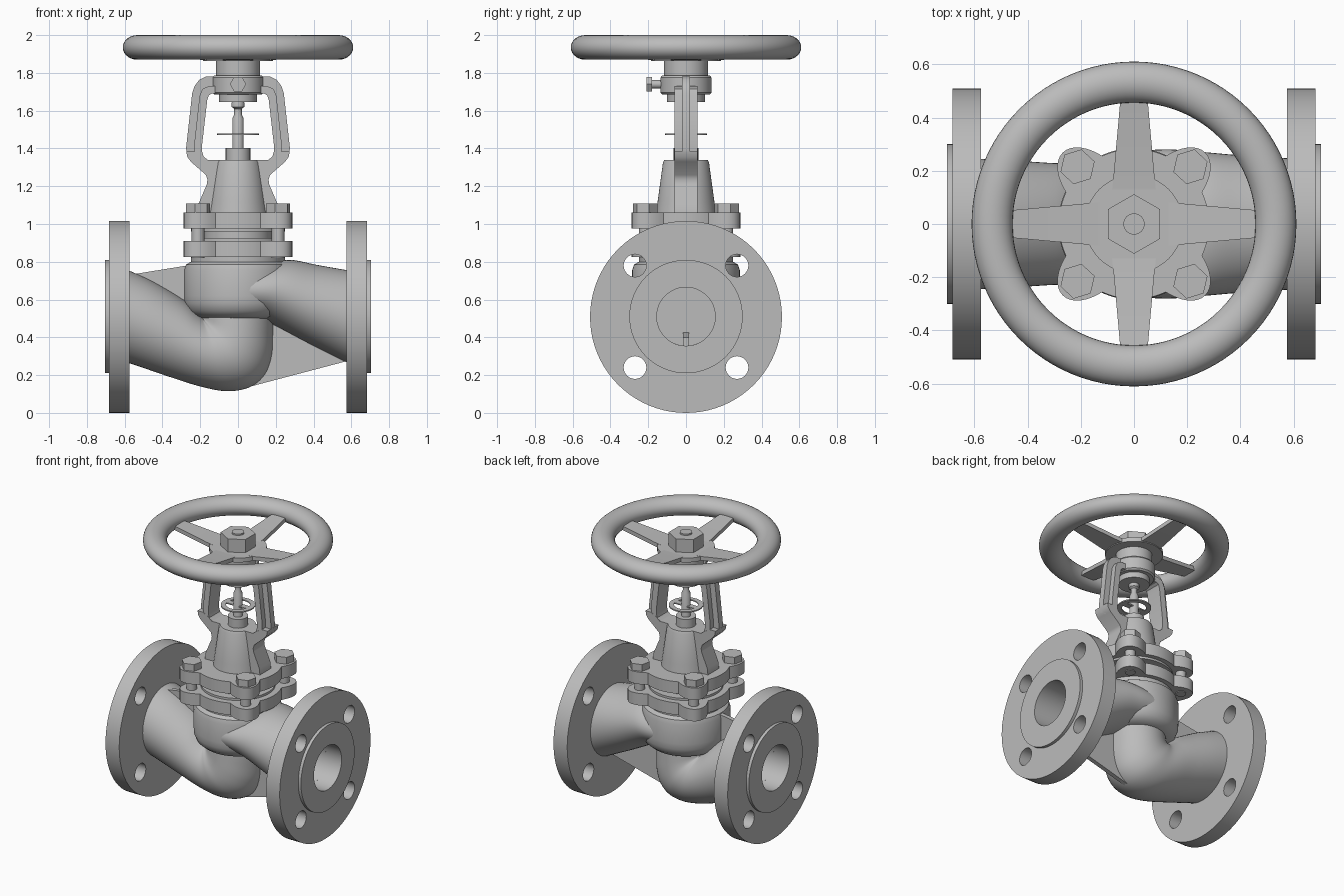
import bpy, bmesh
from math import sin, cos, pi, radians
from mathutils import Matrix, Vector

if "Cube" in bpy.data.objects:
    bpy.data.objects.remove(bpy.data.objects["Cube"])

grey = bpy.data.materials.new("cast_grey")
grey.diffuse_color = (0.5, 0.5, 0.5, 1)
grey.use_nodes = True
grey.node_tree.nodes["Principled BSDF"].inputs["Base Color"].default_value = grey.diffuse_color


def finish(ob, angle=32):
    me = ob.data
    bm = bmesh.new()
    bm.from_mesh(me)
    bmesh.ops.remove_doubles(bm, verts=bm.verts, dist=1e-5)
    bmesh.ops.recalc_face_normals(bm, faces=bm.faces)
    bm.to_mesh(me)
    bm.free()
    me.materials.clear()
    me.materials.append(grey)
    bpy.ops.object.select_all(action='DESELECT')
    ob.select_set(True)
    bpy.context.view_layer.objects.active = ob
    bpy.ops.object.shade_smooth_by_angle(angle=radians(angle))
    return ob


def skin(name, rings, closed=False, angle=32):
    """Skin a row of equal point rings, capping the ends unless closed."""
    bm = bmesh.new()
    vs = [[bm.verts.new(p) for p in r] for r in rings]
    n = len(vs[0])
    pairs = list(zip(vs, vs[1:])) + ([(vs[-1], vs[0])] if closed else [])
    for a, b in pairs:
        for i in range(n):
            bm.faces.new((a[i], a[(i + 1) % n], b[(i + 1) % n], b[i]))
    if not closed:
        bm.faces.new(vs[0])
        bm.faces.new(vs[-1])
    me = bpy.data.meshes.new(name)
    bm.to_mesh(me)
    bm.free()
    ob = bpy.data.objects.new(name, me)
    bpy.context.collection.objects.link(ob)
    return finish(ob, angle)


def revolve(name, prof, closed=False, n=64):
    return skin(name, [[(r * cos(2 * pi * i / n), r * sin(2 * pi * i / n), z)
                        for i in range(n)] for r, z in prof], closed)


def circle(r, u=0, v=0, n=48, turn=0):
    return [(u + r * cos(2 * pi * i / n + turn), v + r * sin(2 * pi * i / n + turn)) for i in range(n)]


AXES = {'x': ((0, 0, 1), (1, 0, 0), (0, 1, 0)),
        'y': ((1, 0, 0), (0, 0, -1), (0, 1, 0)),
        'z': ((1, 0, 0), (0, 1, 0), (0, 0, 1))}


def plate(name, loops, axis, lo, hi):
    """Extrude flat outlines (further loops are holes) along an axis."""
    cu = bpy.data.curves.new(name, 'CURVE')
    cu.dimensions, cu.fill_mode, cu.extrude = '2D', 'BOTH', (hi - lo) / 2
    for pts in loops:
        s = cu.splines.new('POLY')
        s.points.add(len(pts) - 1)
        for p, (u, v) in zip(s.points, pts):
            p.co = (u, v, 0, 1)
        s.use_cyclic_u = True
    ob = bpy.data.objects.new(name, cu)
    bpy.context.collection.objects.link(ob)
    bpy.ops.object.select_all(action='DESELECT')
    ob.select_set(True)
    bpy.context.view_layer.objects.active = ob
    bpy.ops.object.convert(target='MESH')
    ob = bpy.context.view_layer.objects.active
    shift = Vector([(lo + hi) / 2 if a == axis else 0 for a in 'xyz'])
    ob.data.transform(Matrix.Translation(shift) @ Matrix(AXES[axis]).to_4x4())
    return finish(ob)


def smooth(rows, steps=6):
    """Catmull-Rom through rows of numbers."""
    out = []
    for i in range(len(rows) - 1):
        a, b, c, d = (rows[min(max(k, 0), len(rows) - 1)] for k in (i - 1, i, i + 1, i + 2))
        for s in range(steps):
            t = s / steps
            out.append([q + .5 * t * (r - p + t * (2 * p - 5 * q + 4 * r - w + t * (3 * (q - r) + w - p)))
                        for p, q, r, w in zip(a, b, c, d)])
    return out + [rows[-1]]


def section(row, n=56):
    """Ellipse from top point, bottom point (x, z) and half width in y."""
    tx, tz, bx, bz, w = row
    out = []
    for i in range(n):
        c, s = cos(2 * pi * i / n), sin(2 * pi * i / n)
        out.append(((tx + bx) / 2 + c * (tx - bx) / 2, w * s, (tz + bz) / 2 + c * (tz - bz) / 2))
    return out


# Body legs: S-shaped inlet and outlet, each with an open bore
inlet = [(-.58, .755, -.58, .265, .245), (-.45, .695, -.50, .238, .24), (-.29, .60, -.36, .19, .23),
         (-.22, .54, -.20, .14, .225), (-.2, .52, -.06, .115, .22), (-.2, .515, .06, .135, .22),
         (-.2, .51, .14, .2, .215), (-.2, .51, .178, .3, .21), (-.2, .52, .185, .42, .205),
         (-.2, .55, .185, .53, .2)]
outlet = [(.58, .755, .58, .265, .247), (.42, .783, .38, .365, .258), (.28, .81, .2, .46, .272),
          (.15, .80, .11, .5, .28), (0, .79, 0, .502, .275)]
for name, rows, s in (("inlet_leg", inlet, -1), ("outlet_leg", outlet, 1)):
    bore = [(s * x, .665, s * x, .355, .155) for x in (.47, .58)]
    skin(name, [section(r) for r in bore + smooth(rows)], angle=40)

# Valve chamber and neck
revolve("chamber", [(.05, .5), (.19, .5), (.235, .512), (.267, .54), (.283, .58), (.285, .62),
                    (.285, .755), (.275, .785), (.25, .80), (.25, .83)])

# Stiffening ribs on the body
plate("upper_rib", [[(-.58, .73), (-.24, .785), (-.24, .55), (-.58, .6)]], 'y', -.015, .015)
plate("lower_rib", [[(.58, .275), (-.02, .117), (0, .3), (.15, .5), (.58, .4)]], 'y', -.015, .015)

# Pipe flanges with bolt holes and raised faces
holes = [circle(.06, u, .51 + v, 32) for u in (-.27, .27) for v in (-.27, .27)]
for side, s in (("left", -1), ("right", 1)):
    bore = circle(.155, 0, .51)
    a, b, c = sorted((s * .575, s * .682)), sorted((s * .68, s * .703)), 0
    plate(side + "_flange", [circle(.508, 0, .508, 80), bore] + holes, 'x', *a)
    plate(side + "_raised_face", [circle(.3, 0, .51, 64), bore], 'x', *b)


# Lobed bonnet flanges
def lobed(n=144):
    pts = []
    for i in range(n):
        t = 360 * i / n
        phi = abs(t % 90 - 45)
        r = .282 + (.097 * (.5 + .5 * cos(pi * phi / 20)) ** .5 if phi < 20 else 0)
        pts.append((r * cos(radians(t)), r * sin(radians(t))))
    return pts


plate("body_top_flange", [lobed()], 'z', .825, .91)
plate("bonnet_flange", [lobed()], 'z', .975, 1.06)
revolve("gasket_joint", [(.24, .9), (.24, .925), (.18, .925), (.18, .96), (.25, .96), (.25, .98)])

# Bonnet bolts
for i, (x, y) in enumerate([(x, y) for x in (-.212, .212) for y in (-.215, .215)]):
    plate(f"bolt_head_{i}", [circle(.067, x, y, 6, .3)], 'z', 1.06, 1.108)
    plate(f"bolt_shank_{i}", [circle(.034, x, y, 24)], 'z', .82, 1.06)

# Bonnet cone, gland and stem
revolve("bonnet_cone", [(.16, 1.05), (.15, 1.12), (.122, 1.325), (.115, 1.34), (.06, 1.34)])
plate("gland", [circle(.065)], 'z', 1.33, 1.402)
revolve("stem", [(.03, 1.3), (.03, 1.56), (.02, 1.58), (.02, 1.61), (.034, 1.62), (.034, 1.64),
                 (.03, 1.65), (.03, 1.88), (.04, 1.89), (.04, 1.995)], n=32)
plate("travel_indicator", [circle(.11), circle(.078)], 'z', 1.471, 1.479)
plate("indicator_bar", [[(-.09, -.02), (.09, -.02), (.09, .02), (-.09, .02)]], 'z', 1.471, 1.479)

# Yoke: wide foot, thin outer web and wide inner strip on each side
foot = [(.08, 1.06), (.215, 1.06), (.21, 1.105), (.165, 1.21), (.162, 1.235), (.17, 1.26), (.25, 1.33),
        (.268, 1.355), (.274, 1.385), (.23, 1.385), (.185, 1.36), (.165, 1.34), (.08, 1.34)]
inner = [(.1, 1.69), (.14, 1.69), (.155, 1.68), (.163, 1.655), (.19, 1.42), (.19, 1.385), (.182, 1.355), (.16, 1.34)]
strip = [(.2, 1.34), (.228, 1.37), (.232, 1.42), (.203, 1.68), (.188, 1.715), (.155, 1.73), (.1, 1.73)]
web = [(.25, 1.33), (.268, 1.355), (.275, 1.4), (.243, 1.69), (.23, 1.73), (.205, 1.763), (.17, 1.78), (.1, 1.78)]
for side, s in (("left", -1), ("right", 1)):
    for part, pts, w in (("foot", foot, .062), ("strip", inner + strip, .06), ("web", inner + web, .022)):
        plate(f"{side}_yoke_{part}", [[(s * x, z) for x, z in pts]], 'y', -w, w)

# Yoke hub, lower collar and locking screw
revolve("yoke_hub", [(.06, 1.645), (.1, 1.645), (.1, 1.685), (.125, 1.685), (.135, 1.695), (.135, 1.775),
                     (.127, 1.785), (.117, 1.787), (.117, 1.875)])
plate("lock_screw_shank", [circle(.022, 0, 1.74, 20)], 'y', -.19, -.1)
plate("lock_screw_head", [circle(.043, 0, 1.74, 6)], 'y', -.21, -.18)

# Handwheel: rim, hub plate, rising tapered spokes and centre nut
revolve("handwheel_rim", [(.533 + .077 * cos(2 * pi * i / 28), 1.935 + .065 * sin(2 * pi * i / 28))
                          for i in range(28)], True, 96)
plate("handwheel_hub", [circle(.185)], 'z', 1.862, 1.892)
for k in range(4):
    turn = Matrix.Rotation(k * pi / 2, 3, 'Z')
    skin(f"spoke_{k}", [[turn @ Vector((r, y * w, z + h)) for y, h in ((-1, 0), (1, 0), (1, .028), (-1, .028))]
                        for r, w, z in ((.1, .085, 1.862), (.19, .076, 1.868), (.48, .05, 1.905))])
plate("wheel_nut", [circle(.112, 0, 0, 6, pi / 2)], 'z', 1.89, 1.985)
